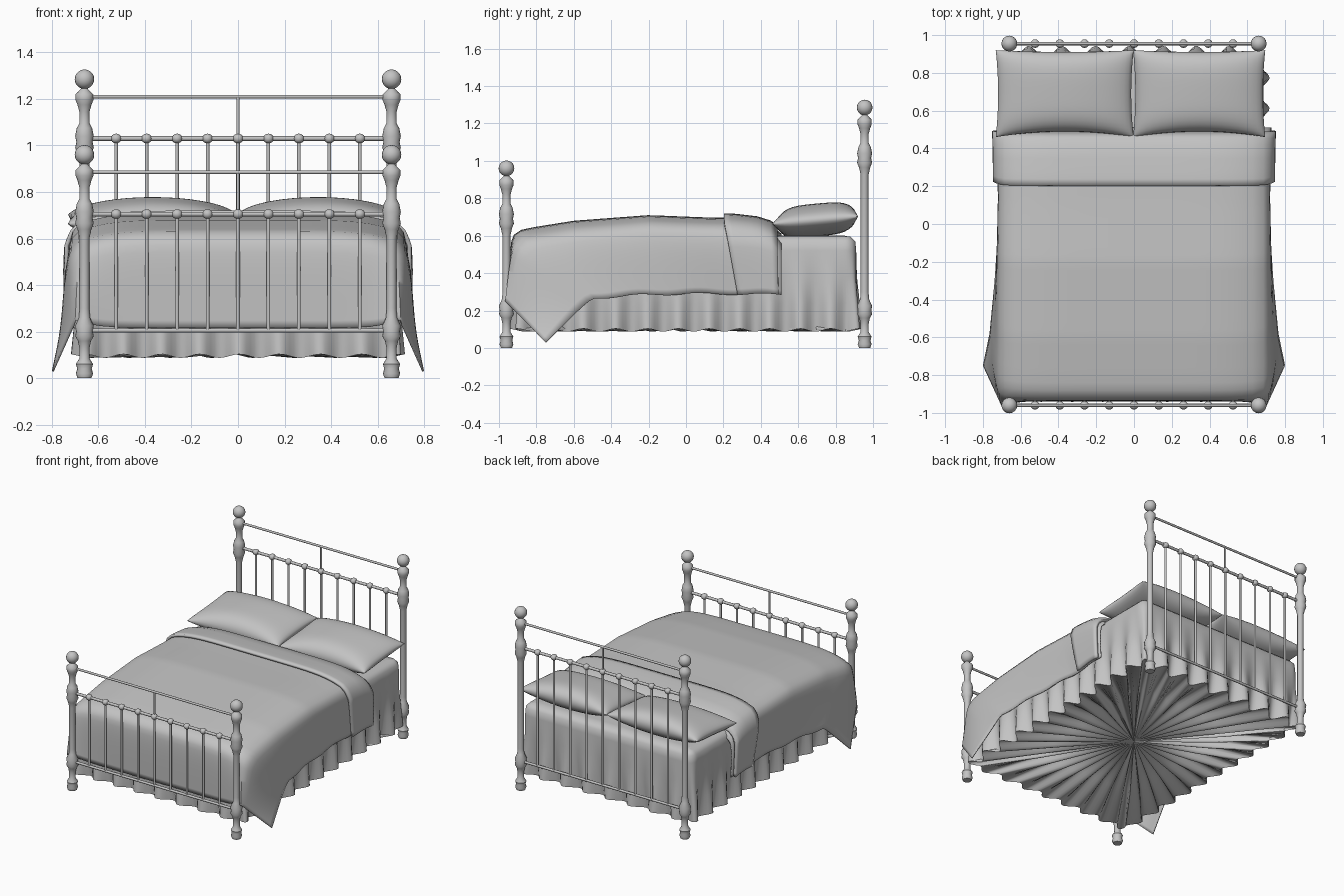
import bpy, bmesh
from math import sin, cos, pi, sqrt
from mathutils import Vector as V

cube = bpy.data.objects.get("Cube")
if cube:
    bpy.data.objects.remove(cube)

grey = bpy.data.materials.new("soft grey")
grey.use_nodes = True
grey.diffuse_color = (0.55, 0.55, 0.55, 1)
grey.node_tree.nodes["Principled BSDF"].inputs["Base Color"].default_value = grey.diffuse_color


def finish(name, bm, angle=0.8):
    mesh = bpy.data.meshes.new(name)
    bm.to_mesh(mesh)
    bm.free()
    mesh.materials.append(grey)
    mesh.shade_smooth()
    mesh.set_sharp_from_angle(angle=angle)
    obj = bpy.data.objects.new(name, mesh)
    bpy.context.collection.objects.link(obj)
    return obj


def add_rows(bm, rows, closed=False):
    """Skin a list of equal rows of points; closed joins each row into a ring."""
    grid = [[bm.verts.new(p) for p in row] for row in rows]
    n = len(rows[0])
    for r0, r1 in zip(grid, grid[1:]):
        for i in range(n if closed else n - 1):
            k = (i + 1) % n
            bm.faces.new((r0[i], r0[k], r1[k], r1[i]))


def weld(bm):
    bmesh.ops.remove_doubles(bm, verts=bm.verts, dist=0.0002)
    bmesh.ops.recalc_face_normals(bm, faces=bm.faces)


def lathe(bm, x, y, profile, n=16):
    add_rows(bm, [[(x + r * cos(2 * pi * k / n), y + r * sin(2 * pi * k / n), z)
                   for k in range(n)] for r, z in profile], True)


def rod(bm, a, b, r):
    a, b = V(a), V(b)
    m = (b - a).to_track_quat('Z', 'Y').to_matrix().to_4x4()
    m.translation = (a + b) / 2
    bmesh.ops.create_cone(bm, cap_ends=True, segments=10, radius1=r, radius2=r,
                          depth=(b - a).length, matrix=m)


def interp(table, y):
    if y <= table[0][0]:
        return table[0][1]
    for (y0, z0), (y1, z1) in zip(table, table[1:]):
        if y <= y1:
            return z0 + (z1 - z0) * (y - y0) / (y1 - y0)
    return table[-1][1]


# Turned posts, rails, spindles and beads of both bed ends
POST_X = 0.66
FOOT = [(0, 0), (.03, 0), (.037, .02), (.031, .04), (.037, .06), (.022, .085),
        (.022, .13), (.028, .16), (.04, .18), (.036, .2), (.04, .225), (.024, .26), (.021, .3)]
HEAD = [(.021, .6), (.03, .64), (.04, .665), (.035, .69), (.04, .715), (.033, .75),
        (.022, .77), (.022, .82), (.03, .85), (.038, .87), (.038, .895), (.018, .915)]


def bed_end(label, y, lift):
    mid, top = 0.705 + lift, 0.885 + lift
    ball = [(.042 * sin(pi * k / 10), .96 - .042 * cos(pi * k / 10)) for k in range(1, 11)]
    profile = FOOT + [(r, z + lift) for r, z in HEAD + ball]
    for side, x in (("right", -POST_X), ("left", POST_X)):
        bm = bmesh.new()
        lathe(bm, x, y, profile)
        weld(bm)
        finish(f"{label}_{side}_post", bm)
    bm = bmesh.new()
    for z, r in ((0.205, .009), (mid, .010), (top, .008)):
        rod(bm, (-POST_X, y, z), (POST_X, y, z), r)
    rod(bm, (0, y, mid), (0, y, top), .007)
    finish(f"{label}_rails", bm)
    spindles, beads = bmesh.new(), bmesh.new()
    for k in range(-4, 5):
        x = k * 0.131
        rod(spindles, (x, y, 0.205), (x, y, mid), .008)
        lathe(beads, x, y, [(.023 * sin(pi * j / 8), mid - .021 * cos(pi * j / 8))
                            for j in range(9)], 12)
    weld(beads)
    finish(f"{label}_spindles", spindles)
    finish(f"{label}_beads", beads)


bed_end("footboard", -0.96, 0)
bed_end("headboard", 0.955, 0.325)

# Mattress with a pleated skirt gathered underneath
HX, HY, PLEATS = 0.695, 0.92, 38
STEPS = PLEATS * 10


def outline(k):
    """Point and outward direction on a rounded rectangle."""
    d = k / STEPS * 4 * (HX + HY)
    if d < 2 * HX:
        p = V((d - HX, -HY))
    elif d < 2 * (HX + HY):
        p = V((HX, d - 2 * HX - HY))
    elif d < 4 * HX + 2 * HY:
        p = V((3 * HX + 2 * HY - d, HY))
    else:
        p = V((-HX, 4 * HX + 3 * HY - d))
    r = 0.07
    core = V((max(-HX + r, min(HX - r, p.x)), max(-HY + r, min(HY - r, p.y))))
    out = (p - core).normalized()
    return core + out * r, out


def ring(z, inset=0, amp=0, scale=1, ripple=0):
    pts = []
    for k in range(STEPS):
        p, out = outline(k)
        wave = sin(2 * pi * k * PLEATS / STEPS + 0.8 * sin(k * 0.04))
        q = (p + out * (amp * (wave - 0.5) - inset)) * scale
        pts.append((q.x, q.y, min(z, 0.53 if p.y < 0.45 else 1) + ripple * wave))
    return pts


bm = bmesh.new()
add_rows(bm, [ring(.60, scale=0), ring(.60, .09), ring(.595, .04), ring(.57, .015),
              ring(.52, .01), ring(.38, .008, .004), ring(.24, 0, .018),
              ring(.095, -.005, .036, 1, .008), ring(.125, 0, .02, .6, .03),
              ring(.12, scale=0)], True)
weld(bm)
finish("mattress_and_skirt", bm, 1.2)

# Draped bedspread: u beyond 1 hangs over a side, v below 0 hangs over the foot
TOP = [(-.92, .605), (-.88, .632), (-.8, .648), (-.6, .68), (-.2, .71), (.1, .698),
       (.25, .695), (.38, .68), (.46, .655), (.51, .61)]
HEM_Z = [(-.58, .19), (-.5, .265), (-.3, .28), (0, .29), (.5, .285)]
HEM_X = [(-.58, .765), (-.3, .738), (.2, .705), (.5, .722)]


def cloth(u, v, lift=0):
    s = 1 if u > 0 else -1
    a, t = min(abs(u), 1), max(0, abs(u) - 1)
    b, w = max(0, v), max(0, -v)
    y = -0.92 + 1.43 * b
    edge = V((a * 0.685, y + .015 * a ** 8 * (1 - b), interp(TOP, y) - 0.05 * a ** 6))
    hem_y = -0.58 + 1.09 * b
    side = V((interp(HEM_X, hem_y), hem_y, interp(HEM_Z, hem_y) + .006 * sin(hem_y * 19)))
    foot = V((a * 0.70, -0.932 - 0.035 * a ** 8, 0.215 + .035 * a ** 8))
    tip = V((0.80, -0.75, 0.03))
    p = (edge * (1 - t) + side * t) * (1 - w) + (foot * (1 - t) + tip * t) * w
    p.x += 0.03 * sin(pi * sqrt(t)) * (1 - w) + lift * min(1, t * 4)
    p.y -= 0.016 * sin(pi * sqrt(w)) * (1 - t)
    p.z += lift * (1 - t)
    return (s * p.x, p.y, p.z)


def sheet(name, vs, thickness, lift=0):
    bm = bmesh.new()
    add_rows(bm, [[cloth(i / 12, v, lift) for i in range(-24, 25)] for v in vs])
    obj = finish(name, bm, 1.0)
    solid = obj.modifiers.new("thickness", 'SOLIDIFY')
    solid.thickness = thickness
    solid.offset = -1
    return obj


sheet("bedspread", [k / 12 for k in range(-12, 0)] + [k / 36 for k in range(37)], 0.008)
sheet("turned_down_fold", [0.785 + 0.2 * k / 8 for k in range(9)], 0.018, 0.024)


# Pillows
def pillow(name, cx, half):
    bm = bmesh.new()
    n = 20
    # sine spacing crowds the rows toward the seam
    ticks = [sin(pi / 2 * (2 * k / n - 1)) for k in range(n + 1)]
    for sign in (1, -1):
        rows = []
        for v in ticks:
            row = []
            for u in ticks:
                puff = max(0, (1 - u * u) * (1 - v ** 4)) ** 0.5
                x = cx + half * u * (1 - 0.035 * (1 - v * v))
                y = 0.69 + 0.23 * v * (1 - (0.13 if v < 0 else 0.04) * (1 - u * u))
                row.append((x, y, 0.683 + 0.02 * v + sign * 0.088 * puff))
            rows.append(row)
        add_rows(bm, rows)
    weld(bm)
    finish(name, bm, 1.2)


pillow("right_pillow", -0.367, 0.365)
pillow("left_pillow", 0.345, 0.35)
